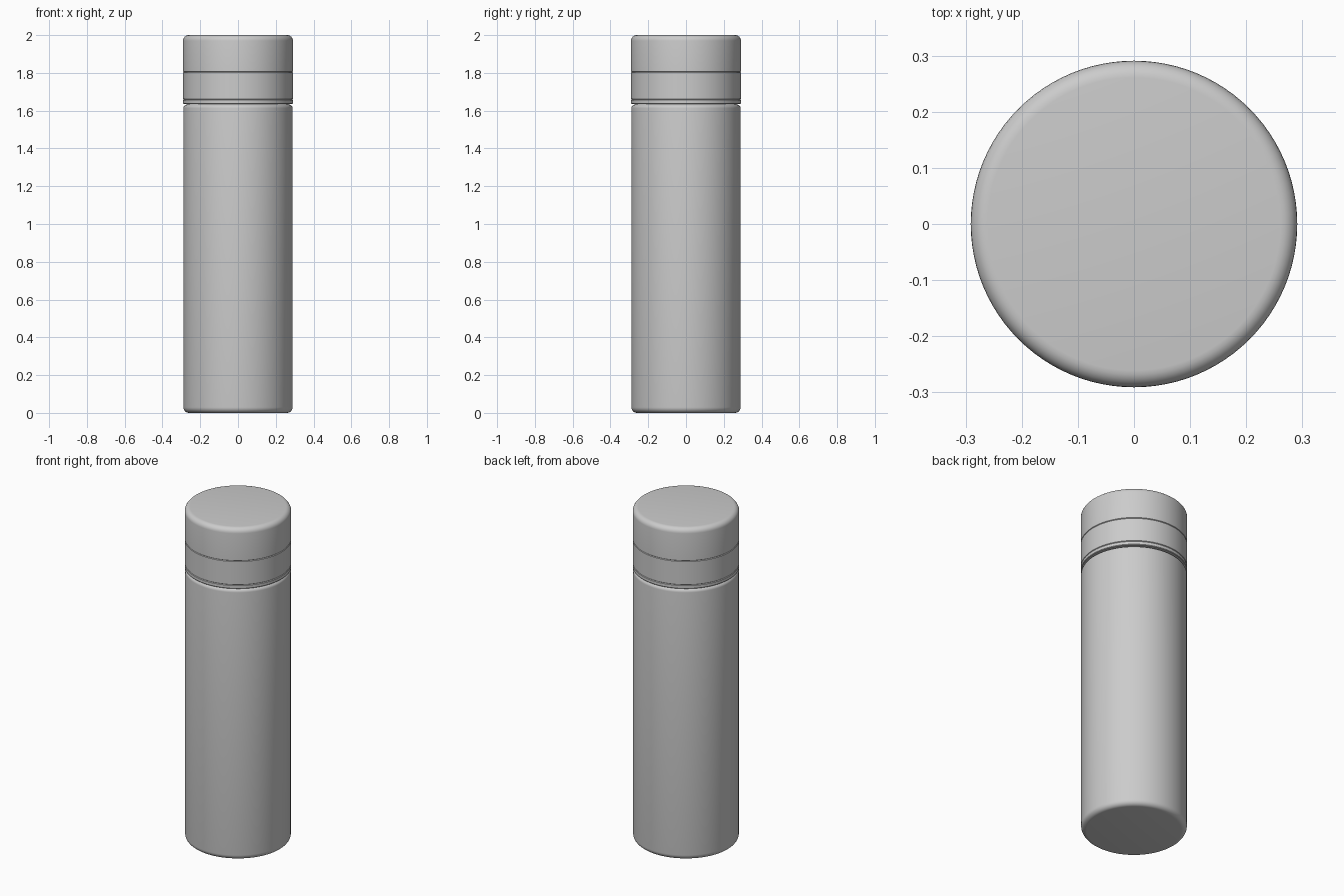
import bpy, bmesh, math

if "Cube" in bpy.data.objects:
    bpy.data.objects.remove(bpy.data.objects["Cube"])

SIDES = 96


def arc(cx, cz, rad, a0, a1, n=6):
    """Rounded corner as (radius, height) points."""
    return [(cx + rad * math.cos(math.radians(a0 + (a1 - a0) * i / n)),
             cz + rad * math.sin(math.radians(a0 + (a1 - a0) * i / n)))
            for i in range(n + 1)]


def lathe(name, profile):
    """Turn a bottom-to-top profile around z and cap both ends."""
    bm = bmesh.new()
    rings = [[bm.verts.new((r * math.cos(math.tau * i / SIDES),
                            r * math.sin(math.tau * i / SIDES), z))
              for i in range(SIDES)] for r, z in profile]
    for lo, hi in zip(rings, rings[1:]):
        for i in range(SIDES):
            j = (i + 1) % SIDES
            bm.faces.new((lo[i], lo[j], hi[j], hi[i]))
    bm.faces.new(rings[0][::-1])
    bm.faces.new(rings[-1])
    mesh = bpy.data.meshes.new(name)
    bm.to_mesh(mesh)
    bm.free()
    ob = bpy.data.objects.new(name, mesh)
    bpy.context.collection.objects.link(ob)
    bpy.ops.object.select_all(action='DESELECT')
    ob.select_set(True)
    bpy.context.view_layer.objects.active = ob
    bpy.ops.object.shade_smooth_by_angle(angle=math.radians(35))
    return ob


# Flask body with rounded foot and shoulder, running up into a thin neck seam
lathe("flask_body",
      arc(0.259, 0.03, 0.03, -90, 0)
      + arc(0.269, 1.613, 0.02, 0, 90)
      + [(0.268, 1.634), (0.268, 1.642)])

# Base ring of the lid, with a fine groove above it
lathe("lid_ring", [(0.268, 1.636), (0.288, 1.636), (0.291, 1.639),
                   (0.291, 1.656), (0.287, 1.659)])

# Lower lid collar
lathe("lid_collar", [(0.287, 1.659), (0.291, 1.662),
                     (0.291, 1.801), (0.287, 1.804)])

# Cap with soft top edge
lathe("lid_cap", [(0.287, 1.804), (0.291, 1.807)]
      + arc(0.261, 1.97, 0.03, 0, 90))
